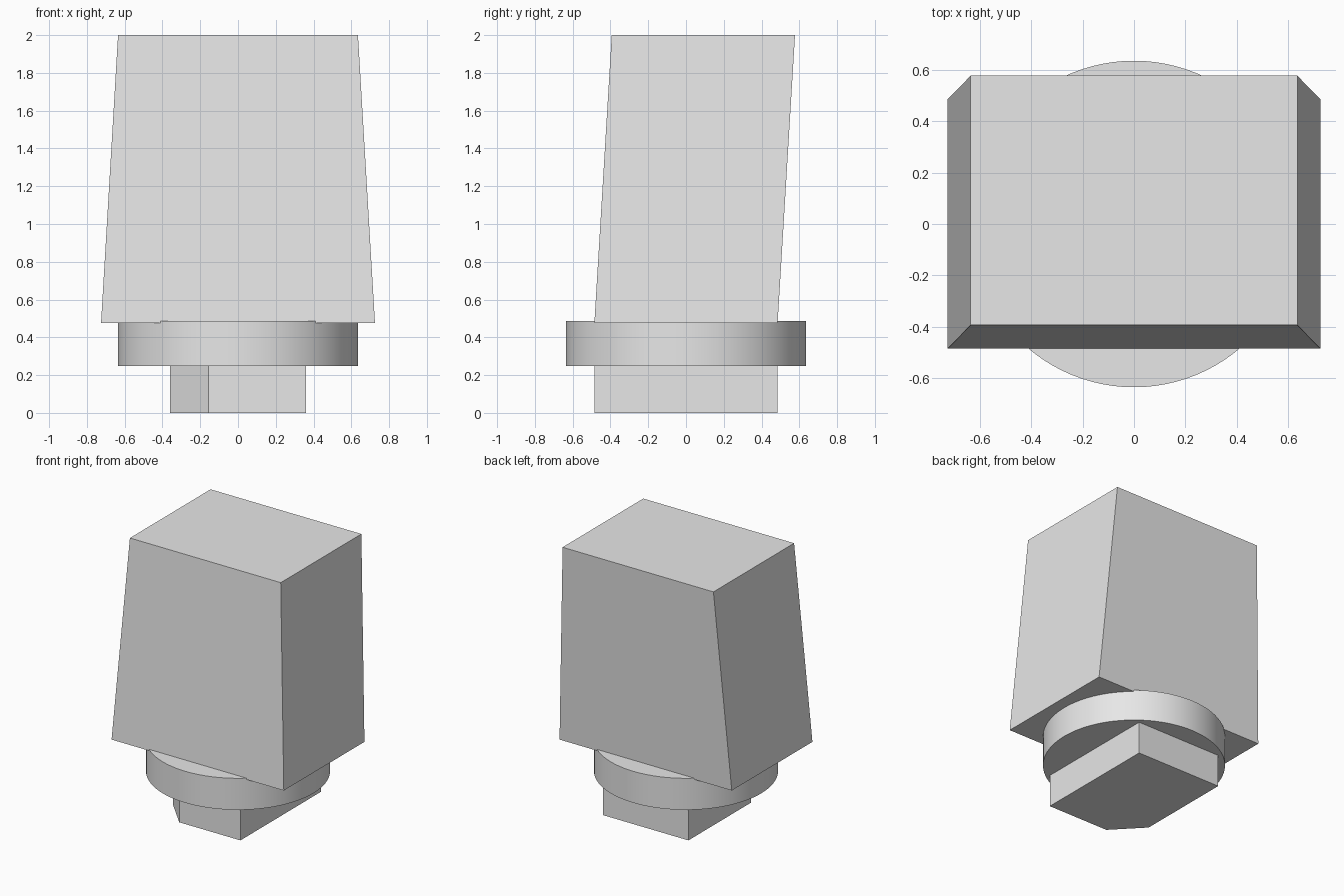
import bpy
import bmesh
import math

default_cube = bpy.data.objects.get("Cube")
if default_cube:
    bpy.data.objects.remove(default_cube, do_unlink=True)

GREY = (0.8, 0.8, 0.8, 1.0)
grey = bpy.data.materials.new("plain grey")
grey.use_nodes = True
grey.diffuse_color = GREY
grey.node_tree.nodes["Principled BSDF"].inputs["Base Color"].default_value = GREY


def rectangle(half_x, y_min, y_max):
    return [(-half_x, y_min), (half_x, y_min), (half_x, y_max), (-half_x, y_max)]


def loft(name, bottom, z_bottom, top, z_top):
    """Closed solid between two outlines with matching corners."""
    bm = bmesh.new()
    low = [bm.verts.new((x, y, z_bottom)) for x, y in bottom]
    high = [bm.verts.new((x, y, z_top)) for x, y in top]
    bm.faces.new(low[::-1])
    bm.faces.new(high)
    for i in range(len(low)):
        j = (i + 1) % len(low)
        bm.faces.new((low[i], low[j], high[j], high[i]))
    mesh = bpy.data.meshes.new(name)
    bm.to_mesh(mesh)
    bm.free()
    obj = bpy.data.objects.new(name, mesh)
    bpy.context.collection.objects.link(obj)
    mesh.materials.append(grey)
    return obj


# Tapered cap, leaning to the back
loft("keycap_block", rectangle(0.725, -0.485, 0.485), 0.477,
     rectangle(0.635, -0.393, 0.577), 2.0)

# Round collar
bpy.ops.mesh.primitive_cylinder_add(vertices=96, radius=0.635, depth=0.24,
                                    location=(0, 0, 0.367))
collar = bpy.context.object
collar.name = "round_collar"
collar.data.materials.append(grey)
bpy.ops.object.shade_smooth_by_angle(angle=math.radians(30))

# Stem with one cut front corner
stem = [(-0.155, -0.485), (0.36, -0.485), (0.36, 0.485),
        (-0.36, 0.485), (-0.36, -0.27)]
loft("notched_stem", stem, 0.0, stem, 0.25)
